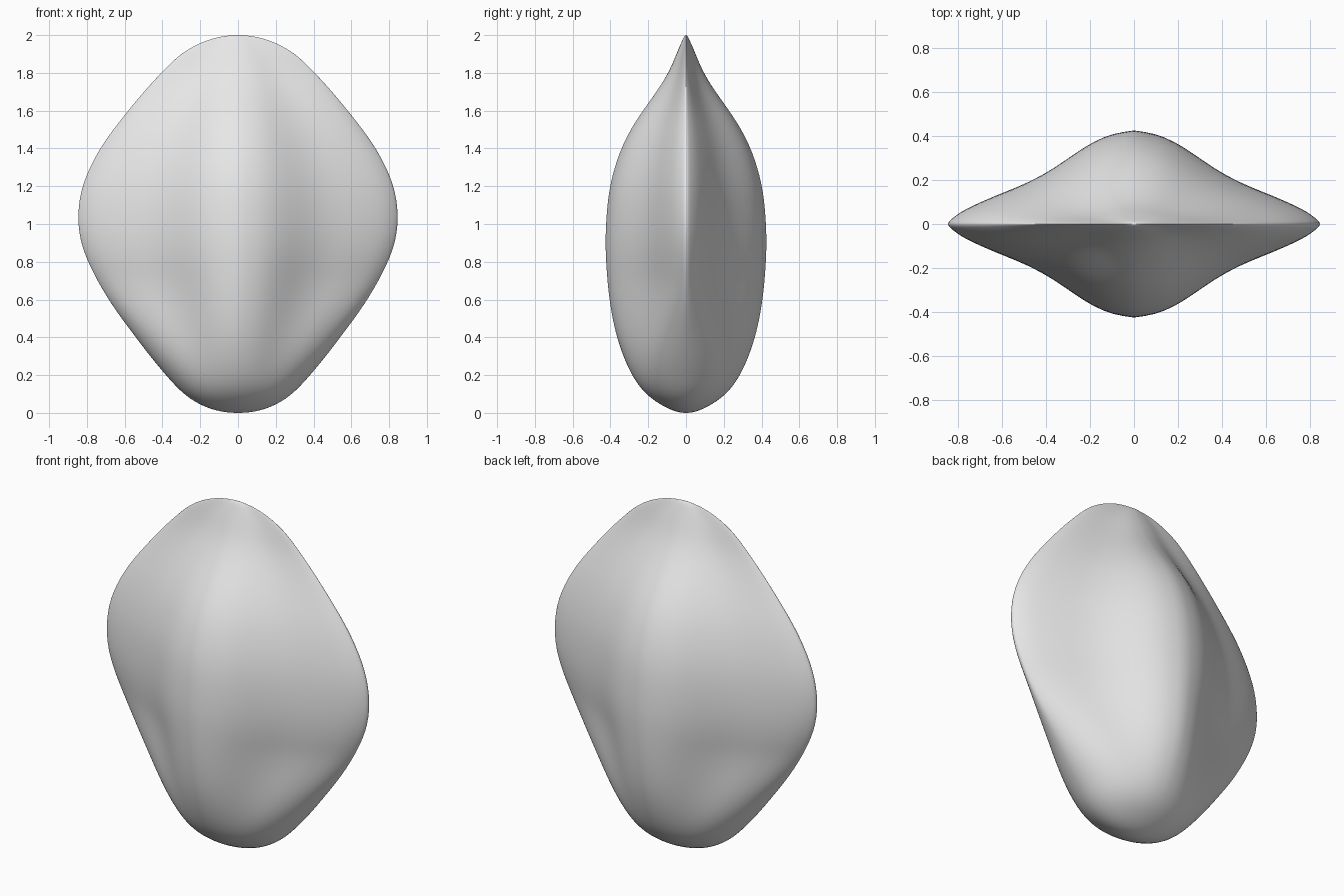
import bpy, bmesh, math

if "Cube" in bpy.data.objects:
    bpy.data.objects.remove(bpy.data.objects["Cube"])

RINGS, SEGS = 72, 112

# half width and half depth by height, read off the front and side outlines
WIDTH = [(0, 0), (.01, .1), (.05, .21), (.1, .285), (.2, .38), (.4, .54), (.6, .685), (.8, .795),
         (.92, .837), (1.04, .848), (1.2, .825), (1.4, .73), (1.6, .58), (1.8, .405),
         (1.9, .3), (1.95, .215), (1.985, .12), (2, 0)]
DEPTH = [(0, 0), (.007, .05), (.03, .105), (.1, .21), (.2, .285), (.4, .365), (.6, .405),
         (.8, .423), (.95, .426), (1.2, .403), (1.4, .343), (1.5, .293), (1.6, .228), (1.7, .155),
         (1.8, .093), (1.9, .05), (1.96, .024), (1.985, .013), (2, 0)]
# cross-section: central bulge fading into a thin rim
LENS = [(1, 0), (.976, .06), (.941, .115), (.824, .235), (.706, .335), (.588, .43),
        (.47, .55), (.353, .705), (.235, .87), (.118, .97), (0, 1)]


def curve(points, x):
    """Smooth interpolation through points."""
    n = len(points)

    def slope(i):
        a, b = points[max(i - 1, 0)], points[min(i + 1, n - 1)]
        return (b[1] - a[1]) / (b[0] - a[0])
    i = 0
    while i < n - 2 and x > points[i + 1][0]:
        i += 1
    (x0, y0), (x1, y1) = points[i], points[i + 1]
    h = x1 - x0
    s = min(max((x - x0) / h, 0), 1)
    return ((2*s**3 - 3*s*s + 1) * y0 + (s**3 - 2*s*s + s) * h * slope(i)
            + (3*s*s - 2*s**3) * y1 + (s**3 - s*s) * h * slope(i + 1))


def relax(values, passes):
    for _ in range(passes):
        values = [values[0]] + [(values[i-1] + 2 * values[i] + values[i+1]) / 4
                                for i in range(1, len(values) - 1)] + [values[-1]]
    return values


def by_angle(points):
    return [(math.acos(1 - z), v) for z, v in points]


angles = [math.pi * i / RINGS for i in range(RINGS + 1)]
width = relax([curve(by_angle(WIDTH), t) for t in angles], 4)
depth = relax([curve(by_angle(DEPTH), t) for t in angles], 4)
lens_pts = [(math.acos(u), f) for u, f in LENS]
quarter = relax([curve(lens_pts, math.pi / 2 * i / (SEGS // 4)) for i in range(SEGS // 4 + 1)], 3)


def lens(j):
    """Signed lens depth for segment j, mirrored into four quarters."""
    q = SEGS // 4
    k = j % (2 * q)
    return quarter[k if k <= q else 2 * q - k] * (1 if j <= 2 * q else -1)


# body: rings lofted from the round base to the thin top edge
bm = bmesh.new()
rings = []
for i in range(1, RINGS):
    z = 1 - math.cos(angles[i])
    s = min(z / .75, 1)
    s = s * s * (3 - 2 * s)
    ring = []
    for j in range(SEGS):
        a = 2 * math.pi * j / SEGS
        y = (1 - s) * math.sin(a) + s * lens(j)
        ring.append(bm.verts.new((width[i] * math.cos(a), depth[i] * y, z)))
    rings.append(ring)
bottom, top = bm.verts.new((0, 0, 0)), bm.verts.new((0, 0, 2))
for j in range(SEGS):
    k = (j + 1) % SEGS
    bm.faces.new((bottom, rings[0][k], rings[0][j]))
    bm.faces.new((top, rings[-1][j], rings[-1][k]))
    for lo, hi in zip(rings, rings[1:]):
        bm.faces.new((lo[j], lo[k], hi[k], hi[j]))
bmesh.ops.recalc_face_normals(bm, faces=bm.faces)
for f in bm.faces:
    f.smooth = True
mesh = bpy.data.meshes.new("smooth_body")
bm.to_mesh(mesh)
bm.free()

grey = bpy.data.materials.new("light grey")
grey.diffuse_color = (.8, .8, .8, 1)
grey.use_nodes = True
grey.node_tree.nodes["Principled BSDF"].inputs["Base Color"].default_value = grey.diffuse_color
mesh.materials.append(grey)
bpy.context.collection.objects.link(bpy.data.objects.new("smooth_body", mesh))
